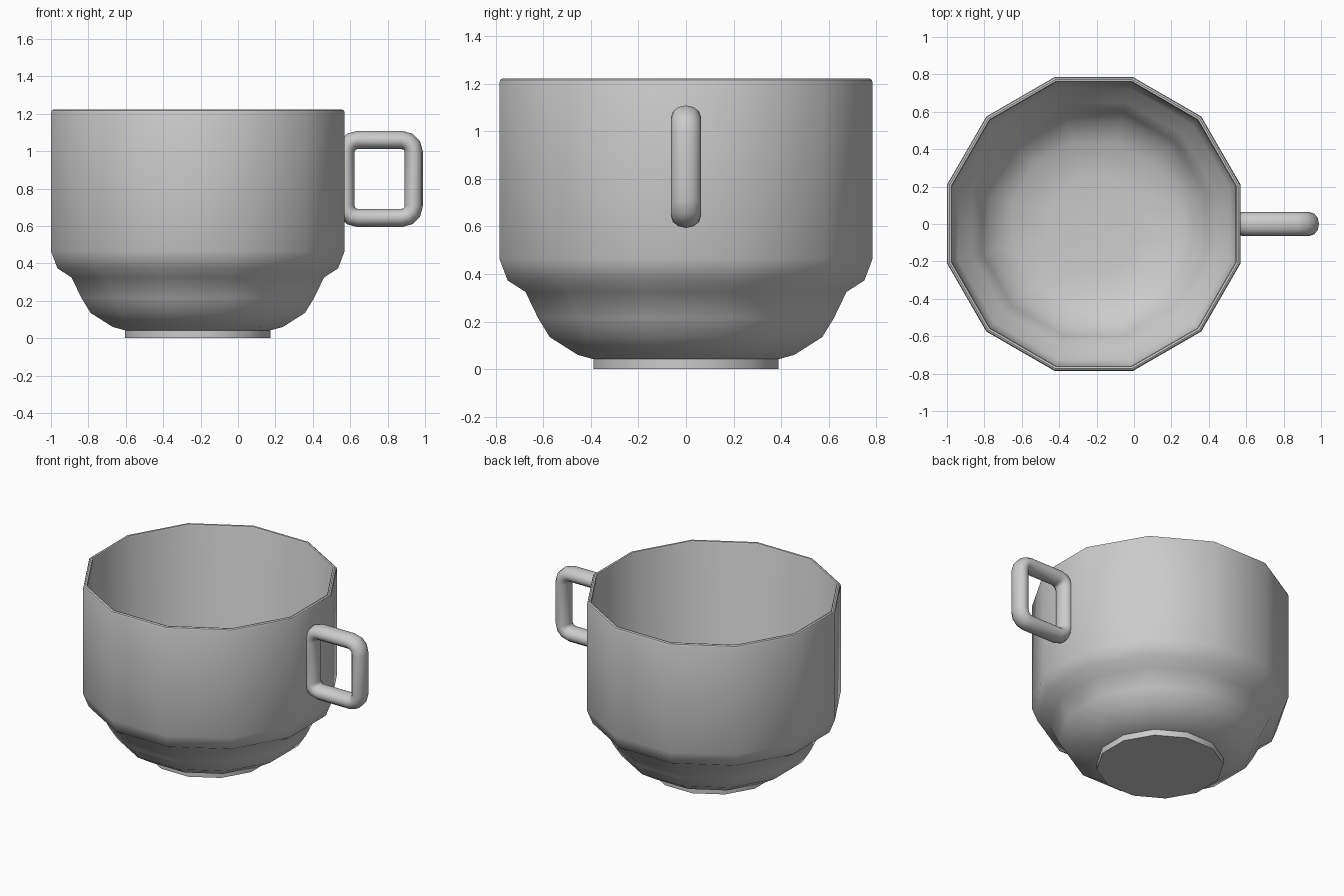
import bpy, bmesh, math

if "Cube" in bpy.data.objects:
    bpy.data.objects.remove(bpy.data.objects["Cube"])

SIDES = 12
CX = -0.215


def finish(bm, name, angle):
    bmesh.ops.recalc_face_normals(bm, faces=bm.faces[:])
    me = bpy.data.meshes.new(name)
    bm.to_mesh(me)
    bm.free()
    ob = bpy.data.objects.new(name, me)
    bpy.context.collection.objects.link(ob)
    bpy.ops.object.select_all(action='DESELECT')
    ob.select_set(True)
    bpy.context.view_layer.objects.active = ob
    bpy.ops.object.shade_smooth_by_angle(angle=math.radians(angle))
    return ob


def bridge(bm, a, b):
    n = len(a)
    for i in range(n):
        j = (i + 1) % n
        bm.faces.new((a[i], a[j], b[j], b[i]))


# Cup body: twelve-sided lathe, profile as (flat-to-centre distance, z)
profile = [
    (0.388, 0.0), (0.388, 0.042), (0.455, 0.06), (0.573, 0.135),
    (0.622, 0.215), (0.675, 0.325), (0.75, 0.373), (0.785, 0.465),
    (0.785, 1.205), (0.781, 1.217), (0.772, 1.222), (0.762, 1.22),
    (0.758, 1.21), (0.758, 0.47), (0.725, 0.39), (0.65, 0.33),
    (0.597, 0.225), (0.55, 0.155), (0.44, 0.085), (0.25, 0.06),
]
bm = bmesh.new()
rings = []
for apothem, z in profile:
    r = apothem / math.cos(math.pi / SIDES)
    rings.append([bm.verts.new((CX + r * math.cos((k + 0.5) * math.tau / SIDES),
                                r * math.sin((k + 0.5) * math.tau / SIDES), z))
                  for k in range(SIDES)])
for a, b in zip(rings, rings[1:]):
    bridge(bm, a, b)
bm.faces.new(rings[0])
bm.faces.new(rings[-1])
finish(bm, "cup_body", 40)

# Handle: closed rounded-rectangle tube, cut flat where it meets the wall
bm = bmesh.new()
corners = [(0.875, 0.995, 0), (0.64, 0.995, 90), (0.64, 0.708, 180), (0.875, 0.708, 270)]
rings = []
for x, z, start in corners:
    for step in range(4):
        a = math.radians(start + step * 30)
        ring = []
        for k in range(12):
            t = k * math.tau / 12
            d = 0.065 + 0.049 * math.cos(t)
            ring.append(bm.verts.new((x + d * math.cos(a), 0.063 * math.sin(t),
                                      z + d * math.sin(a))))
        rings.append(ring)
for i, ring in enumerate(rings):
    bridge(bm, ring, rings[(i + 1) % len(rings)])
bmesh.ops.bisect_plane(bm, geom=bm.verts[:] + bm.edges[:] + bm.faces[:],
                       plane_co=(0.562, 0, 0), plane_no=(-1, 0, 0), clear_outer=True)
finish(bm, "handle", 45)
